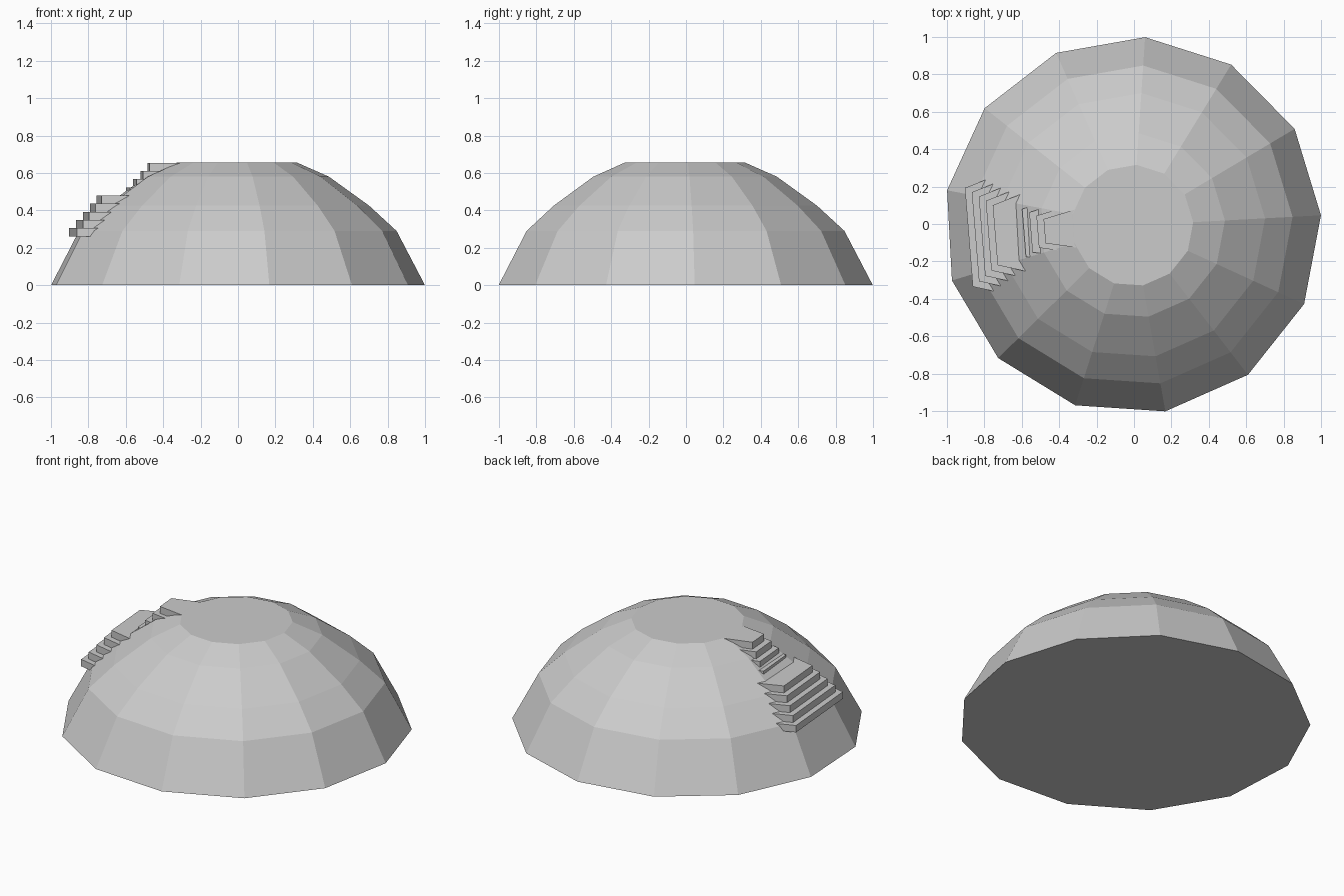
import bpy
import bmesh
from math import cos, sin, radians, tau
from mathutils import Matrix

if "Cube" in bpy.data.objects:
    bpy.data.objects.remove(bpy.data.objects["Cube"], do_unlink=True)

stone = bpy.data.materials.new("light_grey_stone")
stone.use_nodes = True
GREY = (0.6, 0.6, 0.6, 1.0)
stone.diffuse_color = GREY
stone.node_tree.nodes["Principled BSDF"].inputs["Base Color"].default_value = GREY


def finish(bm, name):
    bmesh.ops.recalc_face_normals(bm, faces=bm.faces)
    mesh = bpy.data.meshes.new(name)
    bm.to_mesh(mesh)
    bm.free()
    mesh.materials.append(stone)
    obj = bpy.data.objects.new(name, mesh)
    bpy.context.collection.objects.link(obj)
    return obj


def loft(bm, rings):
    """Closed solid skinned through a stack of equal-length rings."""
    loops = [[bm.verts.new(p) for p in ring] for ring in rings]
    for low, high in zip(loops, loops[1:]):
        for i in range(len(low)):
            j = (i + 1) % len(low)
            bm.faces.new((low[i], low[j], high[j], high[i]))
    bm.faces.new(loops[0][::-1])
    bm.faces.new(loops[-1])


# Faceted mound with a flat summit
SIDES = 13
PROFILE = [(1.009, 0), (0.857, 0.29), (0.71, 0.425), (0.495, 0.58), (0.325, 0.655)]
CENTRE = -0.008
angles = [radians(3.1) + tau * i / SIDES for i in range(SIDES)]
bm = bmesh.new()
loft(bm, [[(CENTRE + r * cos(a), CENTRE + r * sin(a), z) for a in angles]
          for r, z in PROFILE])
finish(bm, "mound")

# Stairs: wedge slabs that widen as they run into the mound
RISE = 0.0437
BASE = 0.261
turn = Matrix.Rotation(radians(184.6), 4, "Z")


def step(index, front, half, flare, depth):
    back = front - depth
    wide = half + flare * depth
    outline = [(front, -half), (front, half), (back, wide), (back, -wide)]
    z = BASE + RISE * index
    bm = bmesh.new()
    loft(bm, [[(x, y, h) for x, y in outline] for h in (z, z + RISE)])
    bm.transform(turn)
    finish(bm, f"step_{index + 1}")


# Wide lower flight, ending in a landing
for i in range(5):
    step(i, 0.886 - 0.0353 * i, 0.265 - 0.026 * i, 0.3, 0.25)

# Narrow upper flight, reaching the summit
for i in range(4):
    step(5 + i, 0.59 - 0.0367 * i, 0.128 - 0.021 * i, 0.22, 0.25)
